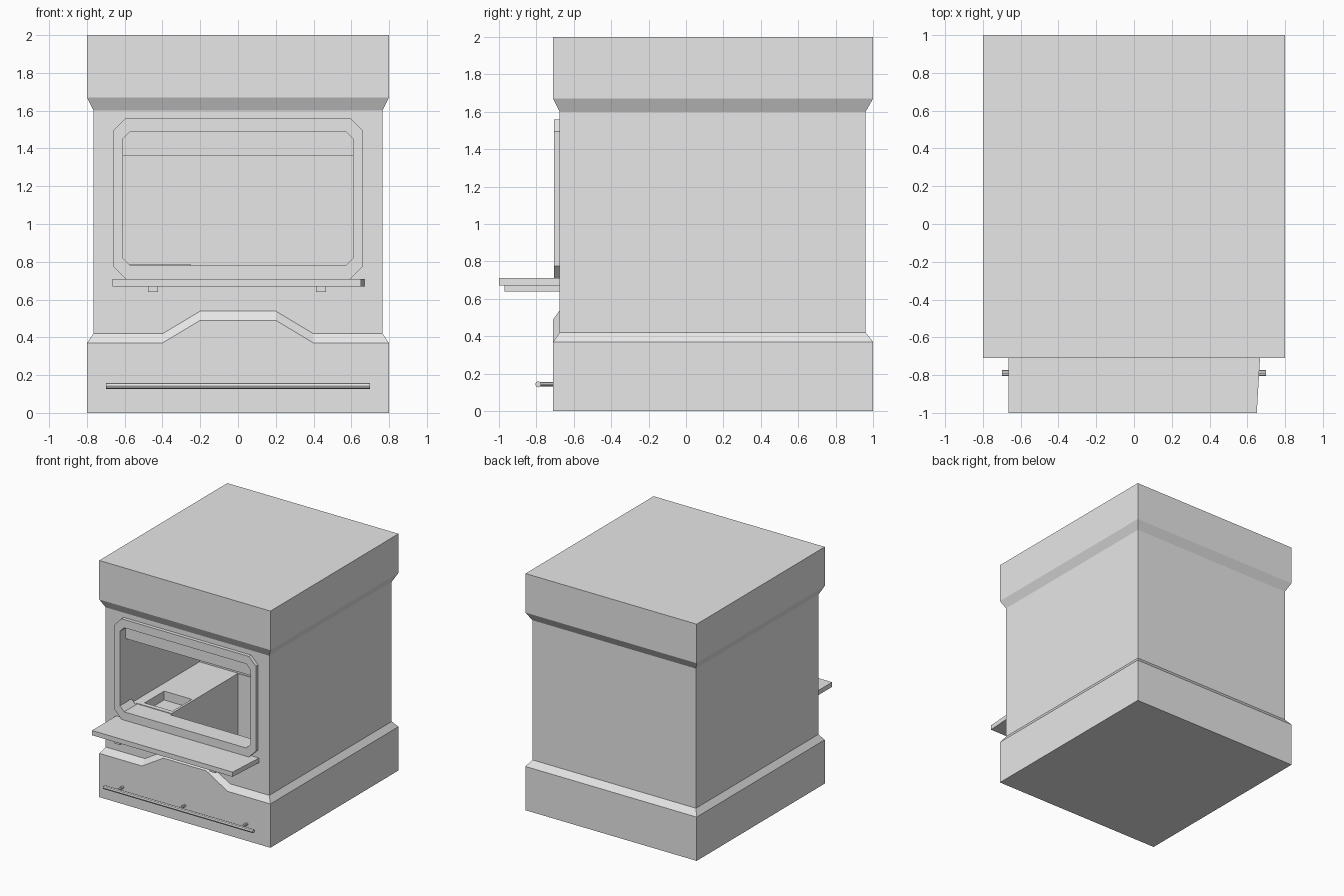
import bpy
import bmesh
from math import pi

old = bpy.data.objects.get("Cube")
if old:
    bpy.data.objects.remove(old, do_unlink=True)

grey = bpy.data.materials.new("plain grey")
grey.use_nodes = True
grey.diffuse_color = (0.8, 0.8, 0.8, 1)
grey.node_tree.nodes["Principled BSDF"].inputs["Base Color"].default_value = (0.8, 0.8, 0.8, 1)


def loft(name, loops):
    """Closed solid through a stack of loops with equal point counts."""
    bm = bmesh.new()
    rings = [[bm.verts.new(p) for p in loop] for loop in loops]
    n = len(rings[0])
    for a, b in zip(rings, rings[1:]):
        for i in range(n):
            j = (i + 1) % n
            bm.faces.new((a[i], a[j], b[j], b[i]))
    bm.faces.new(rings[0])
    bm.faces.new(rings[-1])
    bmesh.ops.recalc_face_normals(bm, faces=bm.faces)
    mesh = bpy.data.meshes.new(name)
    bm.to_mesh(mesh)
    bm.free()
    mesh.materials.append(grey)
    ob = bpy.data.objects.new(name, mesh)
    bpy.context.collection.objects.link(ob)
    return ob


def rect(x0, x1, y0, y1, z):
    return [(x0, y0, z), (x1, y0, z), (x1, y1, z), (x0, y1, z)]


def box(name, x0, x1, y0, y1, z0, z1):
    return loft(name, [rect(x0, x1, y0, y1, z) for z in (z0, z1)])


def octagon(name, half, z0, z1, c, y0, y1):
    """Rectangle in the front plane with clipped corners, extruded in y."""
    right = [(half - c, z0), (half, z0 + c), (half, z1 - c), (half - c, z1)]
    outline = right + [(-x, z) for x, z in reversed(right)]
    return loft(name, [[(x, y, z) for x, z in outline] for y in (y0, y1)])


def cut(target, cutter):
    cutter.hide_render = True
    mod = target.modifiers.new("cut", "BOOLEAN")
    mod.operation = "DIFFERENCE"
    mod.solver = "EXACT"
    mod.object = cutter
    bpy.context.view_layer.objects.active = target
    bpy.ops.object.modifier_apply(modifier=mod.name)


def rod(name, radius, length, location, rotation):
    bpy.ops.mesh.primitive_cylinder_add(vertices=8, radius=radius, depth=length,
                                        location=location, rotation=rotation)
    ob = bpy.context.object
    ob.name = name
    ob.data.materials.append(grey)
    return ob


# Cabinet: wide base, narrower waist, wide top
outer = (-0.8, 0.8, -0.71, 1.0)
waist = (-0.765, 0.765, -0.675, 0.96)
levels = [(outer, 0), (outer, 0.37), (waist, 0.42),
          (waist, 1.6), (outer, 1.67), (outer, 2)]
body = loft("cabinet", [rect(*size, z) for size, z in levels])

# Door frame around the opening
frame = octagon("door_frame", 0.66, 0.71, 1.56, 0.065, -0.705, -0.66)

# Opening, firebox, side pit and ash hole
opening = octagon("opening_cutter", 0.61, 0.78, 1.49, 0.04, -0.9, -0.53)
cutters = [
    opening,
    box("firebox_cutter", -0.612, 0.612, -0.55, 0.36, 0.785, 1.495),
    box("pit_cutter", -0.25, 0.608, -0.545, 0.355, 0.1, 0.9),
    box("ash_cutter", -0.53, -0.27, -0.49, -0.23, 0.71, 0.9),
]
cut(frame, opening)
for cutter in cutters:
    cut(body, cutter)
for cutter in cutters:
    bpy.data.objects.remove(cutter, do_unlink=True)

# Baffle hanging behind the top of the opening
box("baffle", -0.612, 0.612, -0.63, -0.56, 1.36, 1.5)

# Raised trapezoid on the front of the base
arch = [(-0.4, 0.37), (-0.2, 0.49), (0.2, 0.49), (0.4, 0.37)]
loft("base_arch", [[(x, y, z + rise) for x, z in arch]
                   for y, rise in ((-0.71, 0), (-0.674, 0.05))])

# Shelf below the door, with two brackets
plan = [(-0.665, -1), (0.65, -1), (0.67, -0.66), (-0.665, -0.66)]
loft("shelf", [[(x, y, z) for x, y in plan] for z in (0.67, 0.71)])
for side, x in (("right", -0.45), ("left", 0.44)):
    box(side + "_shelf_bracket", x - 0.027, x + 0.027, -0.97, -0.66, 0.64, 0.675)

# Rail along the base, on three posts
rod("rail", 0.016, 1.4, (0, -0.79, 0.143), (0, pi / 2, 0))
for i, x in enumerate((-0.58, 0, 0.58)):
    rod(f"rail_post_{i + 1}", 0.011, 0.1, (x, -0.745, 0.143), (pi / 2, 0, 0))
